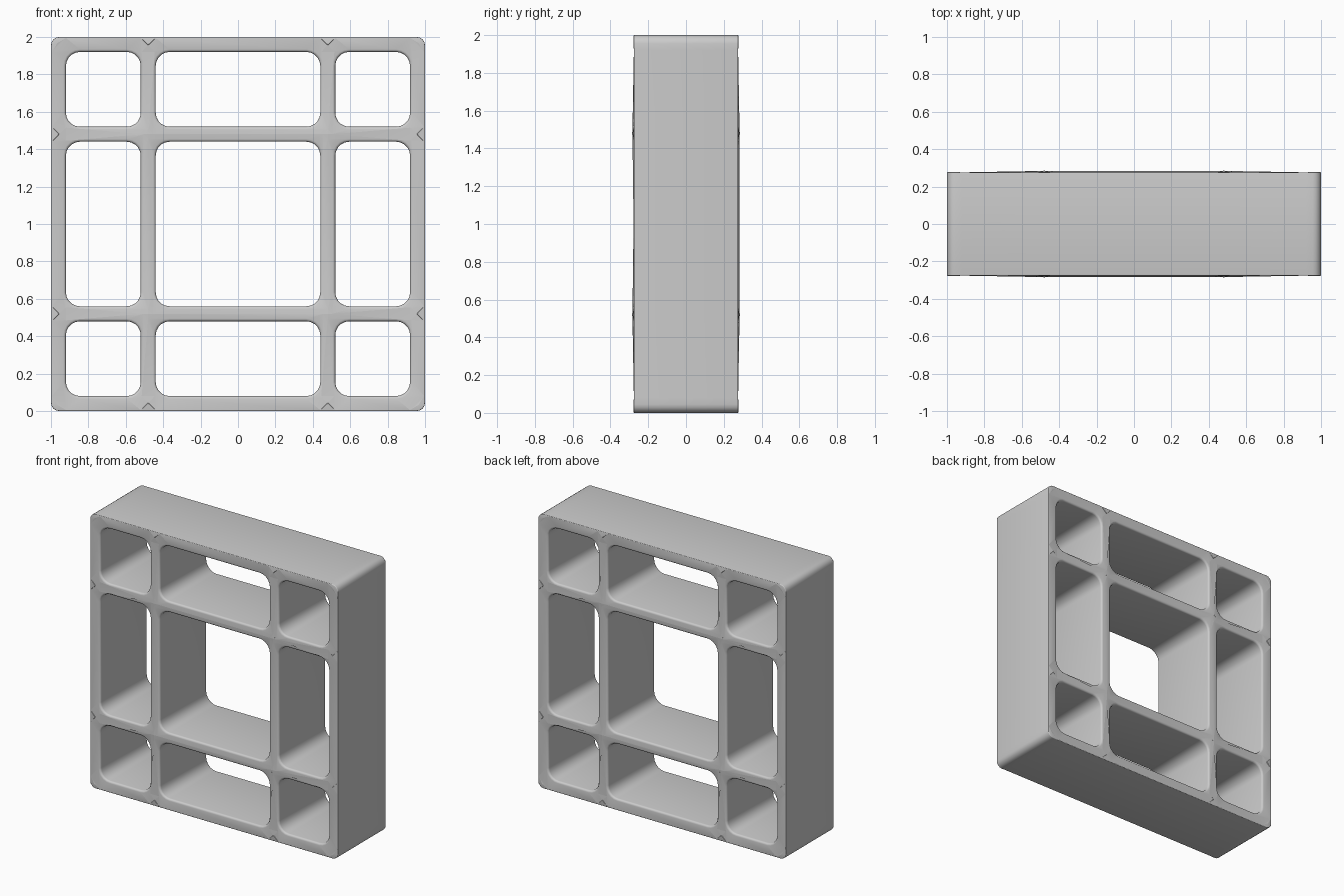
import bpy, bmesh, math

cube = bpy.data.objects.get("Cube")
if cube:
    bpy.data.objects.remove(cube, do_unlink=True)

HALF_DEPTH = 0.272
LINES = [-1, -0.92, -0.52, -0.44, 0.44, 0.52, 0.92, 1]   # wall faces, both axes
WALLS = [-0.96, -0.48, 0.48, 0.96]                       # wall centre lines

# One flat grey
grey = bpy.data.materials.new("grey")
grey.use_nodes = True
color = (0.6, 0.6, 0.6, 1)
grey.diffuse_color = color
grey.node_tree.nodes["Principled BSDF"].inputs["Base Color"].default_value = color

bm = bmesh.new()

# Flat lattice of wall cells; odd-odd cells are the openings
n = len(LINES)
grid = [[bm.verts.new((x, -HALF_DEPTH, z + 1)) for z in LINES] for x in LINES]
for i in range(n - 1):
    for j in range(n - 1):
        if not (i % 2 and j % 2):
            bm.faces.new((grid[i][j], grid[i + 1][j], grid[i + 1][j + 1], grid[i][j + 1]))

# Extrude the lattice to full depth
front = list(bm.faces)
back = bmesh.ops.extrude_face_region(bm, geom=front, use_keep_orig=True)["geom"]
for v in back:
    if isinstance(v, bmesh.types.BMVert):
        v.co.y = HALF_DEPTH
bmesh.ops.recalc_face_normals(bm, faces=bm.faces)


def is_outer(v):
    return max(abs(v.co.x), abs(v.co.z - 1)) > 0.94


def is_depth_edge(e):
    return abs(e.verts[0].co.y - e.verts[1].co.y) > 0.3


def bevel(edges, offset, segments):
    bmesh.ops.bevel(bm, geom=edges, offset=offset, segments=segments,
                    profile=0.5, affect='EDGES', clamp_overlap=True)


def rim_edges(outer):
    return [e for e in bm.edges
            if len(e.link_faces) == 2 and e.calc_face_angle() > 1.2
            and all(is_outer(v) == outer and abs(v.co.y) > 0.26 for v in e.verts)]


# Round the opening corners and the outer corners
bevel([e for e in bm.edges if is_depth_edge(e) and e.calc_face_angle() > 1
       and not is_outer(e.verts[0])], 0.075, 5)
bevel([e for e in bm.edges if is_depth_edge(e) and e.calc_face_angle() > 1
       and is_outer(e.verts[0])], 0.045, 4)

# Soften the front and back rims
bevel(rim_edges(True), 0.045, 4)
bevel(rim_edges(False), 0.029, 4)

# Slight swelling where walls cross
cells = [f for f in bm.faces if abs(f.normal.y) > 0.99
         and any(abs(f.calc_center_median().x - w) < 0.03 for w in WALLS)
         and any(abs(f.calc_center_median().z - 1 - w) < 0.03 for w in WALLS)]
bmesh.ops.poke(bm, faces=cells)
for v in bm.verts:
    if abs(v.co.y) > 0.24:
        for wx in WALLS:
            for wz in WALLS:
                d2 = (v.co.x - wx) ** 2 + (v.co.z - 1 - wz) ** 2
                height = 0.013 if abs(wx) < 0.9 and abs(wz) < 0.9 else 0.007
                v.co.y += math.copysign(height * math.exp(-d2 / 0.005), v.co.y)

mesh = bpy.data.meshes.new("lattice_frame")
bm.to_mesh(mesh)
bm.free()
frame = bpy.data.objects.new("lattice_frame", mesh)
bpy.context.collection.objects.link(frame)
mesh.materials.append(grey)

# Smooth shading across the rounded edges
bpy.context.view_layer.objects.active = frame
frame.select_set(True)
bpy.ops.object.shade_smooth_by_angle(angle=math.radians(40))
